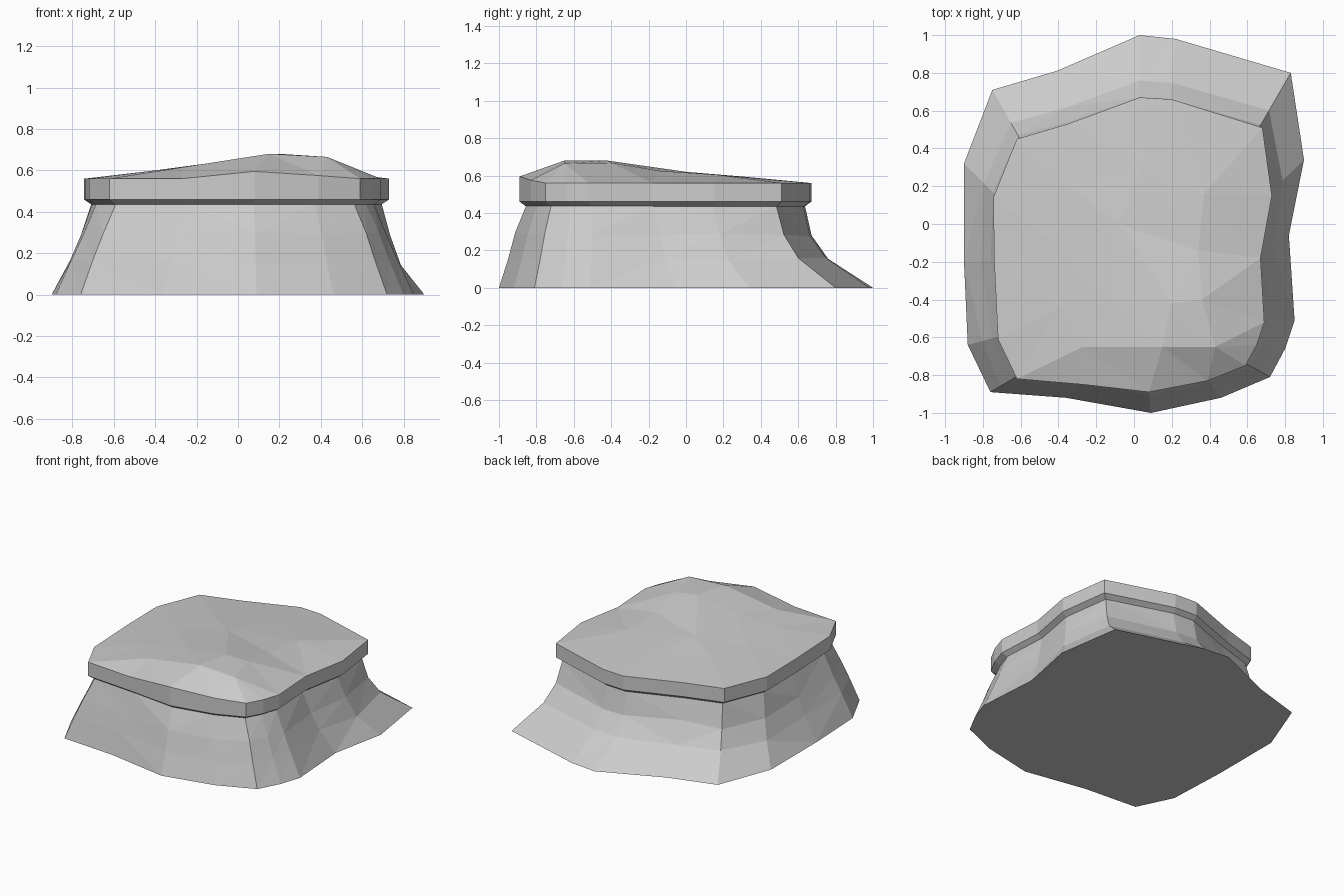
import bpy, bmesh, random
from mathutils import Vector
from mathutils.geometry import delaunay_2d_cdt

if "Cube" in bpy.data.objects:
    bpy.data.objects.remove(bpy.data.objects["Cube"])

random.seed(4)

# Matching outlines, counter-clockwise from the front left corner
FOOT = [(-.76, -.89), (-.36, -.92), (.09, -1), (.46, -.92), (.72, -.81), (.80, -.66),
        (.85, -.51), (.82, -.06), (.90, .34), (.83, .80), (.22, .98), (.03, 1),
        (-.41, .81), (-.75, .71), (-.90, .32), (-.90, -.2), (-.88, -.64)]
RIM = [(-.62, -.82), (-.27, -.85), (.08, -.89), (.39, -.83), (.59, -.75), (.65, -.64),
       (.69, -.52), (.67, -.18), (.73, .15), (.68, .51), (.20, .66), (.03, .67),
       (-.35, .53), (-.62, .45), (-.745, .14), (-.74, -.2), (-.72, -.61)]
NECK = [(x * .95, -.1 + (y + .1) * .955) for x, y in RIM]
N = len(RIM)


def add_rings(bm, rings):
    """Stack rings of points and bridge them with quads."""
    loops = [[bm.verts.new(p) for p in r] for r in rings]
    for a, b in zip(loops, loops[1:]):
        for i in range(N):
            j = (i + 1) % N
            bm.faces.new((a[i], a[j], b[j], b[i]))
    bm.faces.new(loops[0][::-1])
    return loops


def finish(bm, name):
    bmesh.ops.remove_doubles(bm, verts=bm.verts, dist=1e-4)
    bmesh.ops.recalc_face_normals(bm, faces=bm.faces)
    big = [f for f in bm.faces if len(f.verts) == 4]
    bmesh.ops.triangulate(bm, faces=big)
    me = bpy.data.meshes.new(name)
    bm.to_mesh(me)
    bm.free()
    ob = bpy.data.objects.new(name, me)
    bpy.context.collection.objects.link(ob)
    return ob


# Flared rock base, spreading most at the back
def base_ring(z, t0, slope, jitter):
    pts = []
    for (fx, fy), (nx, ny) in zip(FOOT, NECK):
        t = t0 + slope * fy
        pts.append((fx + (nx - fx) * t, fy + (ny - fy) * t,
                    z + random.uniform(-jitter, jitter)))
    return pts


bm = bmesh.new()
loops = add_rings(bm, [base_ring(0, 0, 0, 0), base_ring(.155, .49, .17, .015),
                       base_ring(.285, .75, .15, .015), base_ring(.44, 1, 0, 0)])
bm.faces.new(loops[-1])
finish(bm, "rock_base")

# Overhanging cap slab: chamfered underside, upright rim
bm = bmesh.new()
rise = {2: .595, 3: .575, 4: .56}
top = [(x, y, rise.get(i, .56)) for i, (x, y) in enumerate(RIM)]
add_rings(bm, [[(x, y, .435) for x, y in NECK],
               [(x, y, .46) for x, y in RIM], top])

# Faceted mound on top of the cap
mound = [(-.27, -.65, .615), (.15, -.65, .68), (.43, -.65, .665), (.2, -.42, .68),
         (.36, -.40, .668), (-.4, -.45, .60), (-.1, -.42, .64), (.34, -.14, .625),
         (-.08, 0, .62), (-.4, -.12, .595), (.37, .16, .605), (-.35, .2, .59),
         (.05, .3, .595)]
pts = top + mound
res = delaunay_2d_cdt([Vector(p[:2]) for p in pts], [], [list(range(N))], 1, 1e-5)
verts = [bm.verts.new(pts[ids[0]]) for ids in res[3]]
for f in res[2]:
    bm.faces.new([verts[i] for i in f])
finish(bm, "ground_cap")
